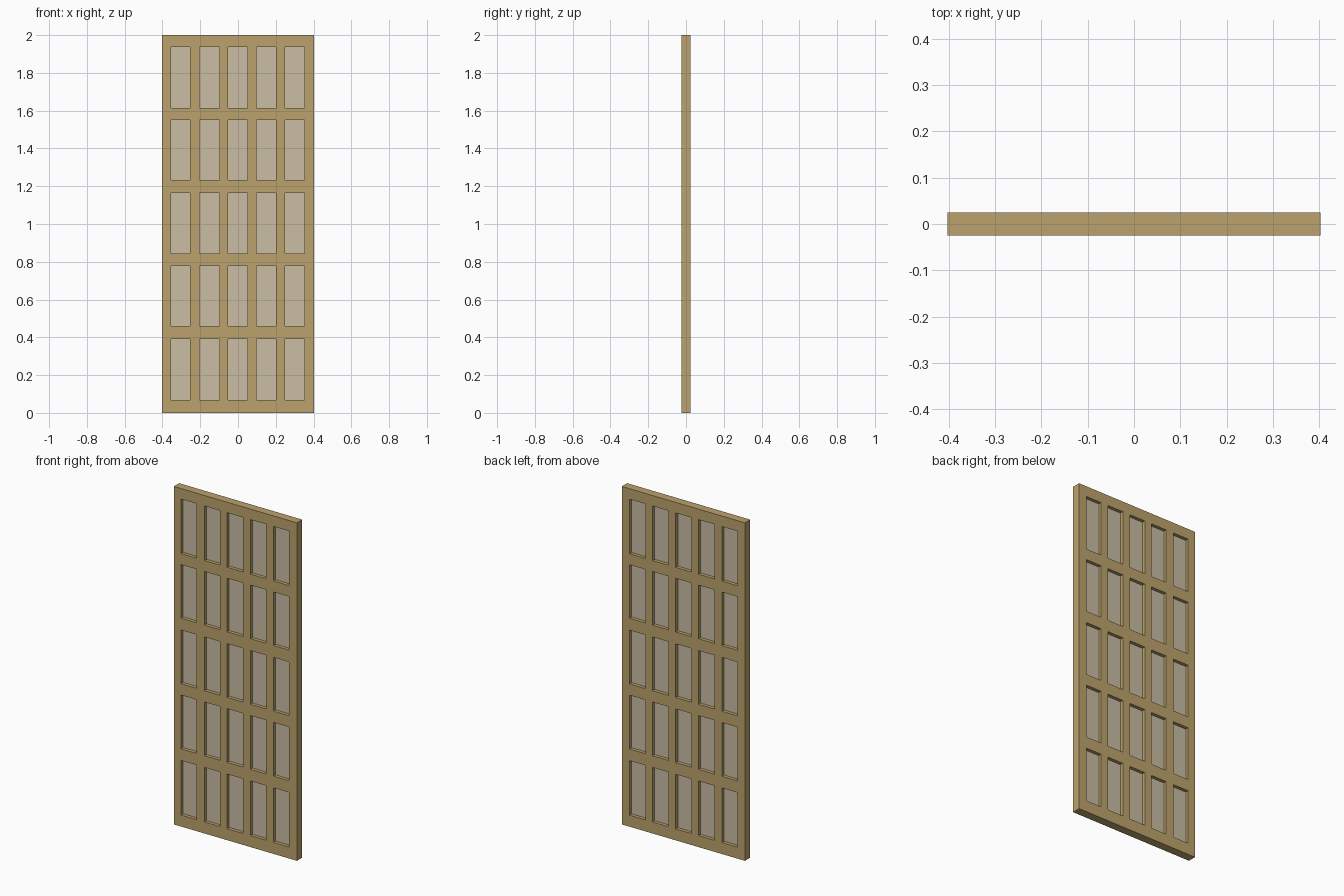
import bpy, bmesh

if "Cube" in bpy.data.objects:
    bpy.data.objects.remove(bpy.data.objects["Cube"])

# Pane openings (left, right) and (bottom, top)
COLS = [(-0.356, -0.253), (-0.203, -0.099), (-0.054, 0.05), (0.098, 0.202), (0.249, 0.352)]
ROWS = [(0.068, 0.391), (0.46, 0.778), (0.845, 1.163), (1.233, 1.55), (1.615, 1.938)]
HALF_W, HEIGHT, DEPTH, PANE_DEPTH = 0.403, 2.0, 0.05, 0.01


def material(name, rgb):
    mat = bpy.data.materials.new(name)
    mat.diffuse_color = (*rgb, 1.0)
    mat.use_nodes = True
    mat.node_tree.nodes["Principled BSDF"].inputs["Base Color"].default_value = mat.diffuse_color
    return mat


def slab(name, keep, depth, mat):
    """Solid slab from the cells (i, j) of the opening grid that pass keep."""
    xs = [-HALF_W] + [x for c in COLS for x in c] + [HALF_W]
    zs = [0.0] + [z for r in ROWS for z in r] + [HEIGHT]
    bm = bmesh.new()
    v = [[bm.verts.new((x, 0, z)) for z in zs] for x in xs]
    for i in range(len(xs) - 1):
        for j in range(len(zs) - 1):
            if keep(i, j):
                bm.faces.new((v[i][j], v[i + 1][j], v[i + 1][j + 1], v[i][j + 1]))
    bmesh.ops.delete(bm, geom=[w for w in bm.verts if not w.link_faces], context='VERTS')
    mesh = bpy.data.meshes.new(name)
    bm.to_mesh(mesh)
    bm.free()
    mesh.materials.append(mat)
    obj = bpy.data.objects.new(name, mesh)
    bpy.context.collection.objects.link(obj)
    mod = obj.modifiers.new("thickness", 'SOLIDIFY')
    mod.thickness = depth
    mod.offset = 0
    return obj


def is_pane(i, j):
    return i % 2 == 1 and j % 2 == 1


wood = material("light wood", (0.50, 0.365, 0.15))
paper = material("pale beige pane", (0.59, 0.51, 0.375))

# Lattice frame and the thin panes recessed in it on both sides
slab("lattice_frame", lambda i, j: not is_pane(i, j), DEPTH, wood)
slab("panes", is_pane, PANE_DEPTH, paper)
